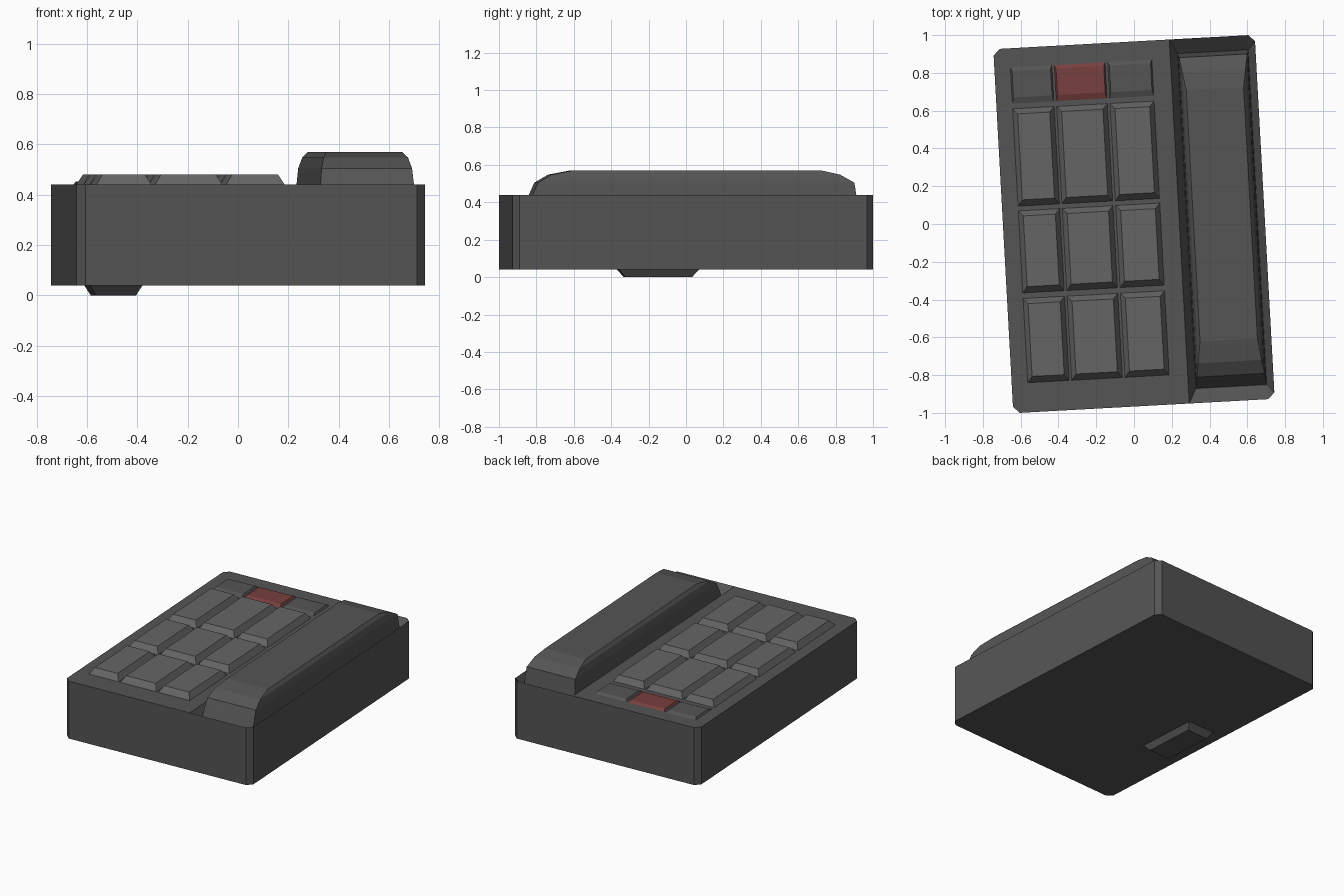
import bpy, bmesh, math

if "Cube" in bpy.data.objects:
    bpy.data.objects.remove(bpy.data.objects["Cube"])

TILT = math.radians(3.15)      # whole phone is turned slightly about z
HX, HY, CH = 0.693, 0.965, 0.034
Z0, Z1, ZF = 0.04, 0.44, 0.37  # body bottom, deck, cradle floor


def material(name, rgb):
    m = bpy.data.materials.new(name)
    m.diffuse_color = (*rgb, 1)
    m.use_nodes = True
    m.node_tree.nodes["Principled BSDF"].inputs["Base Color"].default_value = m.diffuse_color
    return m


dark = material("dark_grey", (0.09, 0.09, 0.09))
mid = material("key_grey", (0.13, 0.13, 0.13))
red = material("red", (0.19, 0.05, 0.05))


def finish(name, bm, mat):
    bmesh.ops.recalc_face_normals(bm, faces=bm.faces)
    me = bpy.data.meshes.new(name)
    bm.to_mesh(me)
    bm.free()
    me.materials.append(mat)
    ob = bpy.data.objects.new(name, me)
    ob.rotation_euler.z = TILT
    bpy.context.collection.objects.link(ob)
    return ob


def stack(name, levels, mat):
    """Closed solid from stacked rectangles (x0, x1, y0, y1, z)."""
    bm = bmesh.new()
    loops = [[bm.verts.new(p) for p in ((a, c, z), (b, c, z), (b, d, z), (a, d, z))]
             for a, b, c, d, z in levels]
    for lo, hi in zip(loops, loops[1:]):
        for i in range(4):
            j = (i + 1) % 4
            bm.faces.new((lo[i], lo[j], hi[j], hi[i]))
    bm.faces.new(loops[0][::-1])
    bm.faces.new(loops[-1])
    return finish(name, bm, mat)


# Body: chamfered box with a sloped cradle sunk into the right of the deck
SPLIT = 0.24
outline = [(-HX + CH, -HY), (SPLIT, -HY), (HX - CH, -HY), (HX, -HY + CH),
           (HX, HY - CH), (HX - CH, HY), (SPLIT, HY), (-HX + CH, HY),
           (-HX, HY - CH), (-HX, -HY + CH)]
bm = bmesh.new()
low = [bm.verts.new((x, y, Z0)) for x, y in outline]
top = [bm.verts.new((x, y, Z1)) for x, y in outline]
for i in range(10):
    j = (i + 1) % 10
    bm.faces.new((low[i], low[j], top[j], top[i]))
bm.faces.new(low[::-1])
bm.faces.new([top[i] for i in (0, 1, 6, 7, 8, 9)])
f = [bm.verts.new((x, y, ZF)) for x, y in
     ((0.279, -0.888), (0.655, -0.888), (0.655, 0.888), (0.279, 0.888))]
bm.faces.new(f)
for face in ((top[1], top[2], f[1], f[0]), (top[2], top[3], f[1]),
             (top[3], top[4], f[2], f[1]), (top[4], top[5], f[2]),
             (top[5], top[6], f[3], f[2]), (top[6], top[1], f[0], f[3])):
    bm.faces.new(face)
finish("phone_body", bm, dark)

# Handset: layers narrowing to a flat top with rounded ends
CX = 0.467
handset = [(0.187, -0.887, 0.888, ZF), (0.186, -0.857, 0.876, Z1),
           (0.180, -0.828, 0.866, 0.505), (0.168, -0.755, 0.790, 0.548),
           (0.152, -0.640, 0.692, 0.570)]
stack("handset", [(CX - w, CX + w, a, b, z) for w, a, b, z in handset], dark)

# Keys: three columns by four rows, the rear row being low
columns = [(-0.608, -0.388), (-0.375, -0.106), (-0.092, 0.142)]
rows = [(0.672, 0.863, 0.012), (0.128, 0.644, 0.04),
        (-0.332, 0.103, 0.04), (-0.808, -0.362, 0.04)]
for r, (y0, y1, h) in enumerate(rows):
    side = 0.025 if r else 0.008
    for c, (x0, x1) in enumerate(columns):
        mat = mid if r else (red if c == 1 else dark)
        stack(f"key_{r + 1}_{c + 1}",
              [(x0, x1, y0, y1, Z1 - 0.01), (x0, x1, y0, y1, Z1),
               (x0 + side, x1 - side, y0 + 0.032, y1 - 0.028 + (r == 0) * 0.01, Z1 + h)], mat)

# Foot pad under the left side
co, si = math.cos(TILT), math.sin(TILT)
fx, fy = -0.495 * co - 0.15 * si, 0.495 * si - 0.15 * co
stack("foot_pad", [(fx - w, fx + w, fy - l, fy + l, z) for w, l, z in
                   ((0.080, 0.178, 0.0), (0.104, 0.214, Z0), (0.104, 0.214, Z0 + 0.01))], dark)
